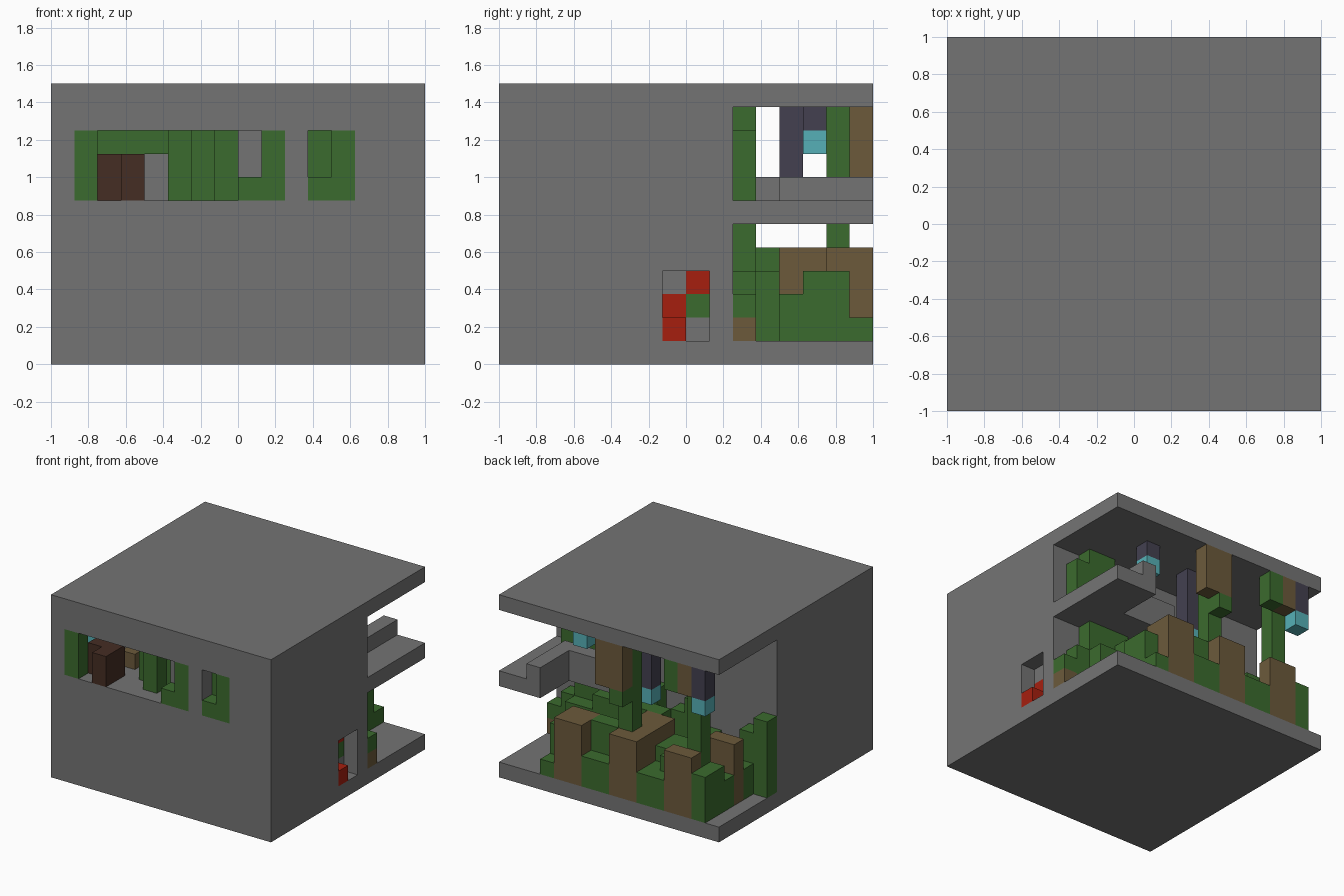
import bpy, bmesh
from itertools import product
from mathutils import Vector

old = bpy.data.objects.get("Cube")
if old:
    bpy.data.objects.remove(old, do_unlink=True)

CELL = 1 / 8
AXES = [Vector(v) for v in ((1, 0, 0), (0, 1, 0), (0, 0, 1))]


def colour(name, hexcode):
    channels = [int(hexcode[n:n + 2], 16) / 255 for n in (0, 2, 4)]
    rgba = [((c + .055) / 1.055) ** 2.4 for c in channels] + [1]
    mat = bpy.data.materials.new(name)
    mat.use_nodes = True
    mat.diffuse_color = rgba
    mat.node_tree.nodes["Principled BSDF"].inputs["Base Color"].default_value = rgba
    return mat


stone = colour("stone grey", "747474")
leaf = colour("leaf green", "3B6B2E")
wood = colour("wood brown", "6C5A3B")
dark_wood = colour("dark wood", "452D23")
berry = colour("berry red", "A61F0F")
glow = colour("lantern teal", "56B0B7")
metal = colour("lantern metal", "434050")


def cells(boxes):
    """Grid cells covered by boxes given as x, y and z ranges."""
    return {c for x, y, z in boxes for c in product(range(*x), range(*y), range(*z))}


def part(name, mat, boxes, holes=()):
    """Block shape made of unit cells, keeping only its outer faces."""
    solid = cells(boxes) - cells(holes)
    bm = bmesh.new()
    for cell in solid:
        centre = Vector(cell) + Vector((.5, .5, .5))
        for n, axis in enumerate(AXES):
            for sign in (-1, 1):
                out = axis * sign
                if tuple(int(a + b) for a, b in zip(cell, out)) in solid:
                    continue
                u, v = AXES[(n + 1) % 3] / 2, AXES[(n + 2) % 3] / 2 * sign
                mid = centre + out / 2
                ring = (mid - u - v, mid + u - v, mid + u + v, mid - u + v)
                bm.faces.new([bm.verts.new((p - Vector((8, 8, 0))) * CELL) for p in ring])
    bmesh.ops.remove_doubles(bm, verts=bm.verts, dist=CELL / 100)
    mesh = bpy.data.meshes.new(name)
    bm.to_mesh(mesh)
    bm.free()
    mesh.materials.append(mat)
    obj = bpy.data.objects.new(name, mesh)
    bpy.context.collection.objects.link(obj)
    return obj


FULL = (0, 16)
WINDOW = (7, 10)

# Stone shell: floor, roof and thick front block with window recesses
part("floor", stone, [(FULL, FULL, (0, 1))])
part("roof", stone, [(FULL, FULL, (11, 12))])
part("front_block", stone, [(FULL, (0, 10), (1, 11))], holes=[
    ((1, 8), (0, 1), WINDOW), ((1, 5), (1, 5), WINDOW), ((5, 8), (1, 3), WINDOW),
    ((8, 10), (0, 1), WINDOW), ((11, 13), (0, 2), WINDOW),
    ((14, 16), (7, 9), (1, 4))])

# Leaves framing and filling the front windows
part("window_leaves", leaf, [
    ((1, 2), (0, 1), WINDOW), ((8, 9), (0, 1), (7, 8)), ((9, 10), (0, 1), WINDOW),
    ((2, 5), (4, 5), (9, 10)), ((5, 6), (2, 3), WINDOW),
    ((6, 7), (1, 3), WINDOW), ((7, 8), (2, 3), WINDOW)])
part("small_window_leaves", leaf, [
    ((11, 13), (1, 2), WINDOW), ((12, 13), (0, 1), WINDOW), ((11, 12), (0, 1), (7, 8))])
part("window_seat", dark_wood, [((3, 4), (0, 2), (7, 9)), ((2, 3), (1, 3), (7, 9))])
part("room_stool", wood, [((3, 4), (3, 4), (7, 8))])

# Side niche with berries
part("niche_back", stone, [((14, 15), (7, 8), (3, 4)), ((14, 15), (8, 9), (1, 2)),
                           ((14, 15), (7, 8), (1, 2))])
part("niche_berries", berry, [((15, 16), (7, 8), (1, 2)), ((14, 15), (7, 8), (2, 3)),
                              ((14, 15), (8, 9), (3, 4))])
part("niche_leaf", leaf, [((14, 15), (8, 9), (2, 3))])

# Balcony with its raised rim
part("balcony", stone, [((9, 16), (10, 13), (6, 7)), ((13, 16), (13, 16), (6, 7))])
part("balcony_rim", stone, [((9, 14), (12, 13), (7, 8)), ((13, 14), (13, 16), (7, 8)),
                            ((9, 10), (11, 12), (7, 8))])

# Climbing plants along the back wall, one height per column
for x, height in enumerate("6523465465566643"):
    part("wall_vine", leaf, [((x, x + 1), (10, 11), (2 if x == 15 else 1, int(height)))])
part("vine_root", wood, [((15, 16), (10, 11), (1, 2))])
part("balcony_vines", leaf, [((14, 15), (10, 11), WINDOW), ((12, 14), (10, 11), (7, 11))])

# Three broad stumps along the back edge
for x, front in ((10, 14), (6, 12), (2, 15)):
    part("stump", wood, [((x, x + 2), (front, 16), (1, 5))])
part("small_stump", wood, [((1, 3), (12, 13), (1, 5))])

# Undergrowth between the stumps
part("left_bushes", leaf, [
    ((8, 13), (13, 14), (1, 4)), ((8, 13), (12, 13), (1, 3)), ((12, 13), (14, 15), (1, 4)),
    ((12, 13), (15, 16), (1, 2)), ((8, 10), (14, 15), (1, 5)), ((8, 10), (15, 16), (1, 3)),
    ((7, 12), (11, 12), (1, 5)), ((12, 14), (11, 12), (1, 4))])
part("right_bushes", leaf, [
    ((4, 6), (14, 16), (1, 3)), ((4, 5), (14, 15), (3, 4)), ((3, 6), (12, 14), (1, 4)),
    ((1, 2), (14, 16), (1, 4)), ((1, 2), (13, 14), (1, 3)), ((1, 3), (11, 12), (1, 3))])

# Tall stems reaching the roof, with hanging wood and leaves
for x in (7, 2):
    part("stem", leaf, [((x, x + 1), (14, 15), (1, 11))])
part("hanging_wood", wood, [((7, 9), (15, 16), (8, 11))])
part("hanging_leaf", leaf, [((7, 8), (15, 16), (7, 8))])
part("small_hanging_wood", wood, [((2, 3), (15, 16), (9, 11))])
part("small_hanging_leaf", leaf, [((3, 4), (15, 16), (9, 11))])

# Lanterns: glowing cell under a metal hanger
for x, y, z, top in ((1, 15, 8, 11), (7, 12, 6, 11), (11, 13, 9, 11), (1, 2, 8, 10)):
    spot = (x, x + 1), (y, y + 1)
    part("lantern_light", glow, [(*spot, (z, z + 1))])
    part("lantern_hanger", metal, [(*spot, (z + 1, top))])
